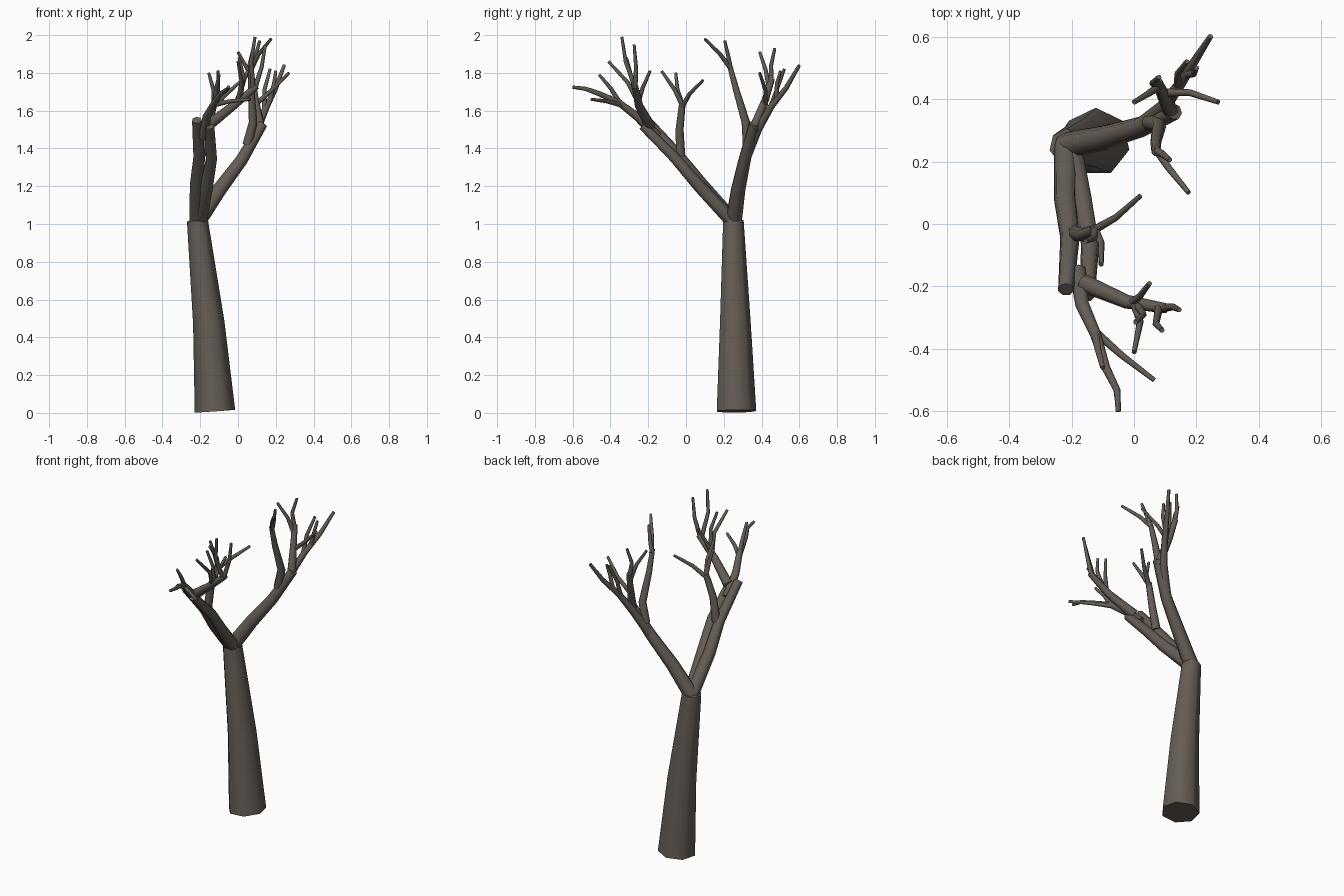
import bpy, bmesh, math
from mathutils import Vector

bark = bpy.data.materials.new("bark")
bark.diffuse_color = (0.13, 0.11, 0.092, 1)


def limb(name, points, r0, r1, sides=7):
    """Tapered, capped tube swept through a few points."""
    pts = [Vector(p) for p in points]
    lengths = [0.0]
    for a, b in zip(pts, pts[1:]):
        lengths.append(lengths[-1] + (b - a).length)
    ref = Vector((0, 1, 0))
    if abs((pts[1] - pts[0]).normalized().y) > 0.8:
        ref = Vector((1, 0, 0))
    bm = bmesh.new()
    rings = []
    for i, p in enumerate(pts):
        tan = Vector((0, 0, 0))
        if i > 0:
            tan += (p - pts[i - 1]).normalized()
        if i < len(pts) - 1:
            tan += (pts[i + 1] - p).normalized()
        tan.normalize()
        u = (ref - tan * ref.dot(tan)).normalized()
        v = tan.cross(u)
        r = r0 + (r1 - r0) * lengths[i] / lengths[-1]
        rings.append([bm.verts.new(p + r * (math.cos(a) * u + math.sin(a) * v))
                      for a in (math.tau * k / sides for k in range(sides))])
    for a, b in zip(rings, rings[1:]):
        for k in range(sides):
            n = (k + 1) % sides
            bm.faces.new((a[k], a[n], b[n], b[k]))
    bm.faces.new(rings[0][::-1])
    bm.faces.new(rings[-1])
    me = bpy.data.meshes.new(name)
    bm.to_mesh(me)
    bm.free()
    me.materials.append(bark)
    ob = bpy.data.objects.new(name, me)
    bpy.context.collection.objects.link(ob)
    bpy.ops.object.select_all(action='DESELECT')
    ob.select_set(True)
    bpy.context.view_layer.objects.active = ob
    bpy.ops.object.shade_smooth_by_angle(angle=math.radians(55))
    return ob


def twigs(name, paths, r0=0.014, r1=0.008):
    for i, path in enumerate(paths):
        limb(f"{name}_{i + 1}", path, r0, r1)


# Trunk
limb("trunk", [(-.122, .262, .009), (-.155, .257, .48), (-.215, .248, 1.02)], .11, .057)

# Front fork: two limbs side by side
limb("front_limb_stub", [(-.215, .25, 1.01), (-.22, .08, 1.21), (-.205, -.04, 1.36),
                         (-.218, -.21, 1.55)], .042, .026)
limb("front_limb", [(-.205, .25, 1.01), (-.165, .07, 1.2), (-.14, -.06, 1.35),
                    (-.15, -.23, 1.52)], .04, .025)

# Upright side branch of the front fork
limb("side_branch", [(-.19, -.03, 1.36), (-.165, -.035, 1.5), (-.125, -.02, 1.64)], .026, .018)
twigs("side_twig", [
    [(-.13, -.02, 1.62), (-.06, .02, 1.69), (.02, .09, 1.76)],
    [(-.125, -.02, 1.63), (-.105, -.06, 1.71), (-.105, -.13, 1.81)],
    [(-.125, -.02, 1.63), (-.13, -.045, 1.71), (-.155, -.055, 1.8)],
])

# Front fork, branch sweeping to the right
limb("front_right_branch", [(-.16, -.19, 1.52), (-.02, -.25, 1.63), (.1, -.27, 1.73)], .03, .017)
twigs("front_right_twig", [
    [(.08, -.265, 1.71), (.07, -.32, 1.86), (.09, -.34, 1.99)],
    [(.09, -.27, 1.72), (.125, -.265, 1.83), (.145, -.275, 1.95)],
    [(0, -.255, 1.65), (.02, -.31, 1.75), (0, -.41, 1.86)],
    [(-.01, -.255, 1.64), (.02, -.23, 1.72), (.05, -.19, 1.81)],
    [(.01, -.26, 1.66), (.03, -.29, 1.78), (.005, -.315, 1.88)],
])

# Front fork, branch reaching forward
limb("forward_branch", [(-.18, -.15, 1.46), (-.165, -.26, 1.57), (-.125, -.35, 1.64),
                        (-.09, -.46, 1.69), (-.055, -.53, 1.715), (-.05, -.6, 1.725)], .028, .009)
twigs("forward_twig", [
    [(-.13, -.34, 1.63), (-.04, -.42, 1.65), (.065, -.5, 1.66)],
    [(-.125, -.35, 1.64), (-.115, -.4, 1.72), (-.1, -.46, 1.79)],
])

# Back fork
limb("back_limb", [(-.215, .25, 1.01), (-.1, .275, 1.18), (.02, .31, 1.34),
                   (.13, .36, 1.53)], .045, .027)
limb("back_inner_branch", [(.05, .325, 1.42), (.08, .315, 1.54), (.07, .265, 1.71),
                           (.07, .23, 1.84)], .027, .014)
twigs("back_inner_twig", [
    [(.07, .235, 1.82), (.09, .225, 1.88), (.115, .205, 1.97)],
    [(.07, .24, 1.82), (.11, .18, 1.9), (.175, .1, 1.98)],
])
limb("back_upright_branch", [(.12, .355, 1.5), (.09, .42, 1.66), (.075, .455, 1.77)], .026, .016)
twigs("back_upright_twig", [
    [(.075, .45, 1.76), (.06, .45, 1.84), (.08, .47, 1.93)],
    [(.08, .44, 1.72), (.05, .42, 1.82), (0, .39, 1.91)],
    [(.09, .42, 1.63), (.18, .42, 1.71), (.27, .39, 1.8)],
])
limb("back_outer_branch", [(.03, .32, 1.36), (.1, .38, 1.5), (.15, .45, 1.62),
                           (.2, .53, 1.72), (.245, .6, 1.84)], .028, .009)
twigs("back_outer_twig", [
    [(.14, .44, 1.6), (.14, .48, 1.71), (.17, .52, 1.82)],
    [(.17, .48, 1.66), (.19, .48, 1.74), (.2, .5, 1.81)],
])
